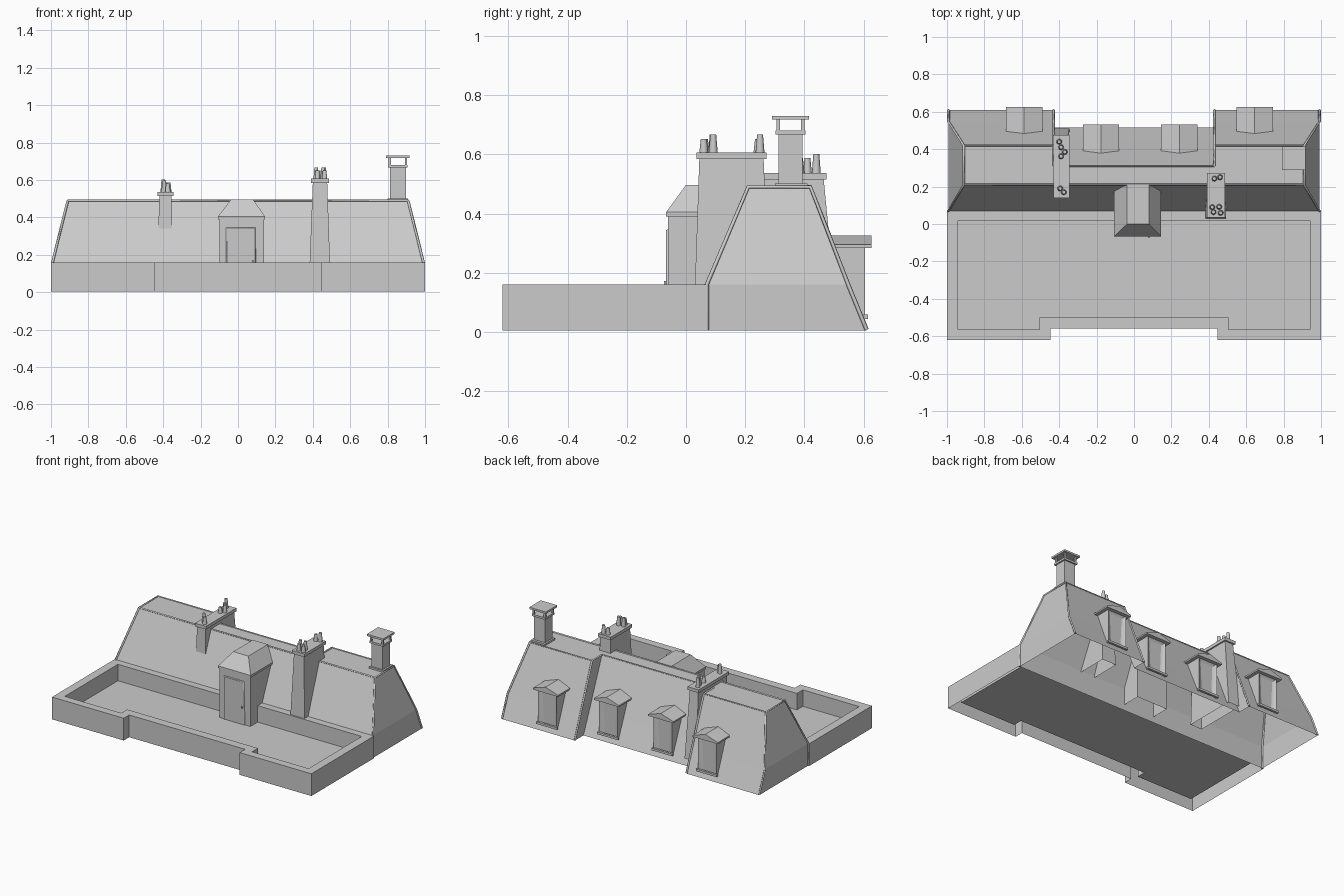
import bpy, bmesh
from mathutils import Vector

if "Cube" in bpy.data.objects:
    bpy.data.objects.remove(bpy.data.objects["Cube"])

stone = bpy.data.materials.new("pale_grey")
stone.use_nodes = True
GREY = (0.6, 0.6, 0.6, 1)
stone.diffuse_color = GREY
stone.node_tree.nodes["Principled BSDF"].inputs["Base Color"].default_value = GREY


def finish(name, data):
    ob = bpy.data.objects.new(name, data)
    data.materials.append(stone)
    bpy.context.collection.objects.link(ob)
    return ob


def loft(name, rings, bottom=False, top=True, edit=None):
    """Skin a stack of closed rings that share a point count."""
    bm = bmesh.new()
    rows = [[bm.verts.new(p) for p in ring] for ring in rings]
    n = len(rows[0])
    for a, b in zip(rows, rows[1:]):
        for i in range(n):
            j = (i + 1) % n
            bm.faces.new((a[i], a[j], b[j], b[i]))
    if bottom:
        bm.faces.new(rows[0][::-1])
    if top:
        bm.faces.new(rows[-1])
    bmesh.ops.recalc_face_normals(bm, faces=bm.faces)
    if edit:
        edit(bm)
    me = bpy.data.meshes.new(name)
    bm.to_mesh(me)
    bm.free()
    return finish(name, me)


def rect(x0, x1, y0, y1, z):
    return [(x0, y0, z), (x1, y0, z), (x1, y1, z), (x0, y1, z)]


def box(name, x0, x1, y0, y1, z0, z1):
    return loft(name, [rect(x0, x1, y0, y1, z0), rect(x0, x1, y0, y1, z1)], bottom=True)


def notched(x, far, notch_x, notch_y, near, z):
    """Rectangle with a shallow step in the middle of its far side."""
    half = [(x, near), (x, far), (notch_x, far), (notch_x, notch_y)]
    return [(-a, b, z) for a, b in half] + [(a, b, z) for a, b in half[::-1]]


def trim(name, points, radius=0.007):
    cu = bpy.data.curves.new(name, "CURVE")
    cu.dimensions = "3D"
    cu.bevel_depth = radius
    cu.bevel_resolution = 0
    cu.use_fill_caps = True
    sp = cu.splines.new("POLY")
    sp.points.add(len(points) - 1)
    for p, co in zip(sp.points, points):
        p.co = (*co, 1)
    return finish(name, cu)


def tube(name, x, y, z0, z1, r0, r1):
    bm = bmesh.new()
    bmesh.ops.create_cone(bm, cap_ends=True, segments=10, radius1=r0, radius2=r1, depth=z1 - z0)
    bmesh.ops.translate(bm, verts=bm.verts, vec=(x, y, (z0 + z1) / 2))
    me = bpy.data.meshes.new(name)
    bm.to_mesh(me)
    bm.free()
    ob = finish(name, me)
    for p in me.polygons:
        p.use_smooth = len(p.vertices) == 4
    return ob


# Terrace: outer wall, rim, inner wall and floor in one skin
FLOOR, RIM, RIDGE = 0.045, 0.16, 0.49
outer = (1, -0.62, 0.447, -0.56, 0.07)
inner = (0.94, -0.565, 0.505, -0.5, 0.02)
loft("terrace", [notched(*outer, 0.005), notched(*outer, RIM),
                 notched(*inner, RIM), notched(*inner, FLOOR)])

# Mansard roof shell, open underneath
WING_FOOT, WING_TOP, MID_FOOT, MID_TOP = 0.61, 0.42, 0.515, 0.31
EAVE = 0.992


def slope_y(foot, top, z):
    return foot + (top - foot) * z / RIDGE


loft("mansard_roof", [
    notched(EAVE, WING_FOOT, 0.43, MID_FOOT, 0.07, 0.005),
    notched(EAVE, slope_y(WING_FOOT, WING_TOP, RIM), 0.43, slope_y(MID_FOOT, MID_TOP, RIM), 0.07, RIM),
    notched(0.91, WING_TOP, 0.43, MID_TOP, 0.21, RIDGE)])

# Copings on the gable ends, wing steps and ridges
for s, side in ((-1, "right"), (1, "left")):
    trim(side + "_end_coping", [
        (s * EAVE, 0.07, 0.005), (s * EAVE, 0.07, RIM), (s * 0.91, 0.21, RIDGE),
        (s * 0.91, WING_TOP, RIDGE), (s * EAVE, slope_y(WING_FOOT, WING_TOP, RIM), RIM),
        (s * EAVE, WING_FOOT, 0.008)])
    trim(side + "_step_coping", [(s * 0.43, WING_FOOT, 0.008), (s * 0.43, WING_TOP, RIDGE),
                                 (s * 0.43, MID_TOP, RIDGE)])
    trim(side + "_wing_ridge", [(s * 0.43, WING_TOP, RIDGE), (s * 0.91, WING_TOP, RIDGE)], 0.005)
trim("front_ridge", [(-0.91, 0.21, RIDGE), (0.91, 0.21, RIDGE)], 0.006)
trim("middle_ridge", [(-0.43, MID_TOP, RIDGE), (0.43, MID_TOP, RIDGE)], 0.005)

# Stair house with hipped roof and door
loft("stair_house", [rect(-0.1, 0.138, -0.06, 0.2, FLOOR), rect(-0.1, 0.138, -0.06, 0.2, 0.39),
                     rect(-0.107, 0.145, -0.067, 0.2, 0.39), rect(-0.107, 0.145, -0.067, 0.2, 0.405),
                     rect(-0.037, 0.08, 0, 0.215, 0.497)])
box("door", -0.06, 0.09, -0.065, -0.058, FLOOR, 0.34)
trim("door_frame", [(-0.06, -0.062, FLOOR), (-0.06, -0.062, 0.343),
                    (0.09, -0.062, 0.343), (0.09, -0.062, FLOOR)], 0.006)
box("door_handle", 0.074, 0.084, -0.075, -0.063, 0.16, 0.172)


# Chimney stacks with caps and pots
def stack(name, base, top, z0, z1, cap_h, pots):
    loft(name, [rect(*base, z0), rect(*top, z1)])
    g = 0.01
    box(name + "_cap", top[0] - g, top[1] + g, top[2] - g, top[3] + g, z1, z1 + cap_h)
    for i, (x, y, h) in enumerate(pots):
        tube(f"{name}_pot_{i + 1}", x, y, z1 + cap_h, z1 + cap_h + h, 0.015, 0.010)


stack("right_chimney", (-0.436, -0.346, 0.14, 0.51), (-0.42, -0.355, 0.15, 0.465), 0.05, 0.515, 0.022,
      [(-0.4, 0.44, 0.065), (-0.39, 0.41, 0.05), (-0.37, 0.385, 0.05),
       (-0.39, 0.362, 0.04), (-0.395, 0.19, 0.06), (-0.375, 0.17, 0.045)])
stack("left_chimney", (0.383, 0.492, 0.03, 0.28), (0.4, 0.477, 0.045, 0.262), 0.15, 0.585, 0.022,
      [(0.43, 0.243, 0.045), (0.46, 0.25, 0.06), (0.418, 0.09, 0.06),
       (0.455, 0.092, 0.06), (0.425, 0.064, 0.045), (0.463, 0.06, 0.045)])

# Tall vent chimney with a raised lid on posts
box("vent_base", 0.8, 0.91, 0.3, 0.41, RIDGE - 0.02, 0.502)
box("vent_stack", 0.812, 0.897, 0.312, 0.393, RIDGE, 0.667)
box("vent_shelf", 0.802, 0.907, 0.302, 0.403, 0.667, 0.681)
for x in (0.811, 0.898):
    for y in (0.311, 0.394):
        box("vent_post", x - 0.006, x + 0.006, y - 0.006, y + 0.006, 0.68, 0.718)
box("vent_lid", 0.79, 0.917, 0.29, 0.415, 0.717, 0.73)


# Dormers: wedge body with recessed window, gabled roof and sill
def recess_window(bm):
    bm.faces.ensure_lookup_table()
    face = max(bm.faces, key=lambda f: f.calc_center_median().y)
    for width, depth in ((0.022, -0.011), (0.012, -0.004)):
        bmesh.ops.inset_region(bm, faces=[face], thickness=width, depth=0)
        bmesh.ops.translate(bm, verts=face.verts, vec=Vector((0, depth, 0)))


def dormer(name, cx, foot, top):
    face = foot - 0.005
    loft(name + "_body", [rect(cx - 0.072, cx + 0.072, face - 0.018, face, 0.045),
                          rect(cx - 0.072, cx + 0.072, slope_y(foot, top, 0.29) - 0.005, face, 0.29)],
         edit=recess_window)
    profile = [(-0.097, 0.284), (0.097, 0.284), (0.097, 0.295), (0, 0.326), (-0.097, 0.295)]
    loft(name + "_roof", [[(cx + x, slope_y(foot, top, z) - 0.004, z) for x, z in profile],
                          [(cx + x, foot + 0.016, z) for x, z in profile]], bottom=True)
    box(name + "_sill", cx - 0.08, cx + 0.08, face - 0.005, face + 0.01, 0.045, 0.06)


for i, x in enumerate((-0.587, 0.645)):
    dormer(f"wing_dormer_{i + 1}", x, WING_FOOT, WING_TOP)
for i, x in enumerate((-0.177, 0.242)):
    dormer(f"middle_dormer_{i + 1}", x, MID_FOOT, MID_TOP)
